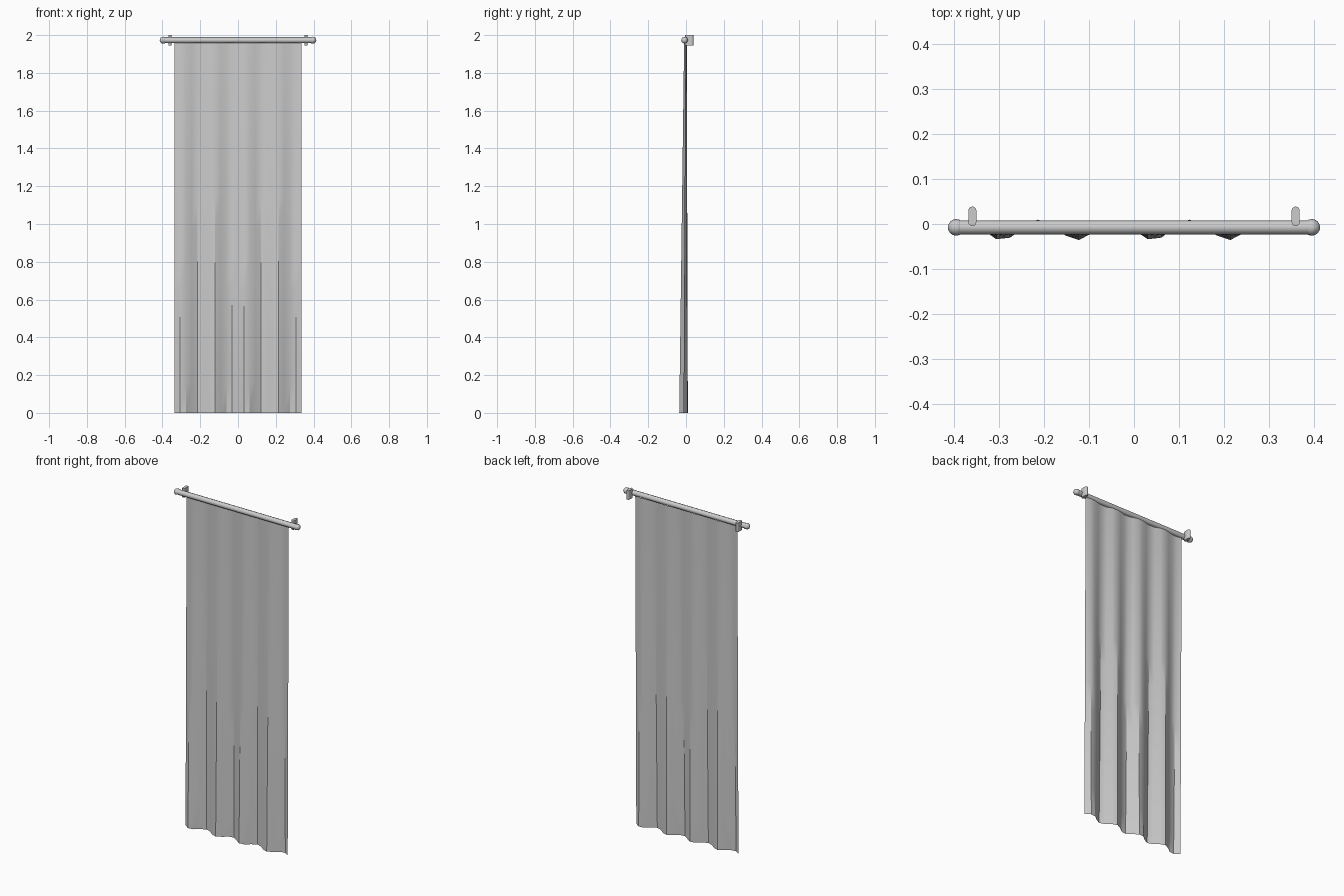
import bpy, bmesh, math
from mathutils import Matrix

if "Cube" in bpy.data.objects:
    bpy.data.objects.remove(bpy.data.objects["Cube"])

ROD_Y, ROD_Z = -0.0075, 1.973


def finish(name, bm, angle=30):
    me = bpy.data.meshes.new(name)
    bm.to_mesh(me)
    bm.free()
    ob = bpy.data.objects.new(name, me)
    bpy.context.collection.objects.link(ob)
    bpy.ops.object.select_all(action='DESELECT')
    ob.select_set(True)
    bpy.context.view_layer.objects.active = ob
    bpy.ops.object.shade_smooth_by_angle(angle=math.radians(angle))
    return ob


# Curtain: a single sheet with four folds that deepen toward the floor
COLS, ROWS, HALF, TOP = 22, 12, 0.337, 1.96
bm = bmesh.new()
grid = []
for r in range(ROWS + 1):
    t = r / ROWS
    amp = 0.023 + (0.007 - 0.023) * t
    mid = -0.013 + (-0.003 + 0.013) * t
    grid.append([bm.verts.new((-HALF + 2 * HALF * c / COLS,
                               mid - amp * math.sin(8 * math.pi * c / COLS),
                               TOP * t)) for c in range(COLS + 1)])
for r in range(ROWS):
    for c in range(COLS):
        bm.faces.new((grid[r][c], grid[r][c + 1], grid[r + 1][c + 1], grid[r + 1][c]))
finish("curtain", bm)

# Rod: eight-sided tube along x
along_x = Matrix.Translation((0, ROD_Y, ROD_Z)) @ Matrix.Rotation(math.pi / 2, 4, 'Y')
bm = bmesh.new()
bmesh.ops.create_cone(bm, cap_ends=True, segments=8, radius1=0.0158, radius2=0.0158,
                      depth=0.78, matrix=along_x)
finish("rod", bm, 50)

for side, s in (("left", -1), ("right", 1)):
    # Finial: low-poly ball on the rod end
    bm = bmesh.new()
    bmesh.ops.create_uvsphere(bm, u_segments=8, v_segments=8, radius=0.0185,
                              matrix=Matrix.Translation((s * 0.396, 0, 0)) @ along_x)
    finish(side + "_finial", bm, 50)

    # Wall bracket: plate with rounded ends, extruded upward
    bm = bmesh.new()
    rad, y0, y1 = 0.009, 0.004, 0.030
    outline = []
    for cy, start in ((y1, 0), (y0, math.pi)):
        for i in range(7):
            a = start + math.pi * i / 6
            outline.append(bm.verts.new((s * 0.36 + rad * math.cos(a),
                                         cy + rad * math.sin(a), 1.946)))
    face = bm.faces.new(outline)
    ext = bmesh.ops.extrude_face_region(bm, geom=[face])
    bmesh.ops.translate(bm, vec=(0, 0, 0.054),
                        verts=[g for g in ext["geom"] if isinstance(g, bmesh.types.BMVert)])
    bmesh.ops.recalc_face_normals(bm, faces=bm.faces)
    finish(side + "_bracket", bm, 40)
